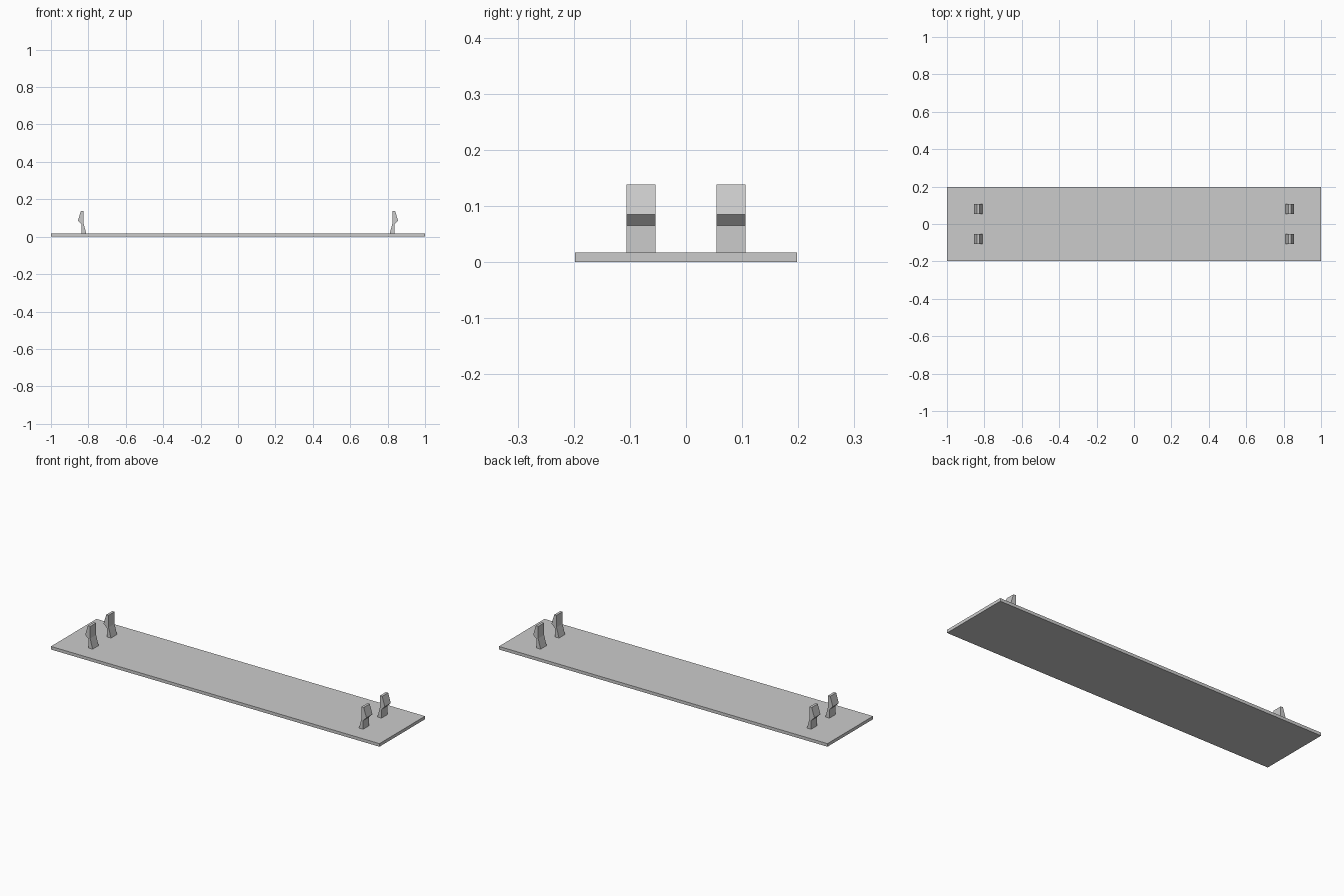
import bpy
import bmesh

cube = bpy.data.objects.get("Cube")
if cube:
    bpy.data.objects.remove(cube, do_unlink=True)

grey = bpy.data.materials.new("light grey plastic")
grey.use_nodes = True
colour = (0.6, 0.6, 0.6, 1)
grey.diffuse_color = colour
grey.node_tree.nodes["Principled BSDF"].inputs["Base Color"].default_value = colour


def extrude_profile(name, profile, y0, y1):
    """Extrude an (x, z) outline along y into a closed solid."""
    bm = bmesh.new()
    face = bm.faces.new([bm.verts.new((x, y0, z)) for x, z in profile])
    result = bmesh.ops.extrude_face_region(bm, geom=[face])
    moved = [v for v in result["geom"] if isinstance(v, bmesh.types.BMVert)]
    bmesh.ops.translate(bm, verts=moved, vec=(0, y1 - y0, 0))
    bmesh.ops.recalc_face_normals(bm, faces=bm.faces)
    mesh = bpy.data.meshes.new(name)
    bm.to_mesh(mesh)
    bm.free()
    mesh.materials.append(grey)
    obj = bpy.data.objects.new(name, mesh)
    bpy.context.collection.objects.link(obj)
    return obj


# Flat cover plate
THICK = 0.017
extrude_profile("cover_plate", [(-1, 0), (1, 0), (1, THICK), (-1, THICK)],
                -0.198, 0.198)

# Snap clips: leaning stem with an outward barb
clip = [(0.811, THICK), (0.836, THICK), (0.836, 0.065), (0.856, 0.085),
        (0.84, 0.138), (0.826, 0.138), (0.826, 0.072)]
for side, sx in (("left", 1), ("right", -1)):
    for end, sy in (("front", -1), ("back", 1)):
        extrude_profile(f"{end}_{side}_clip", [(sx * x, z) for x, z in clip],
                        sy * 0.054, sy * 0.106)
